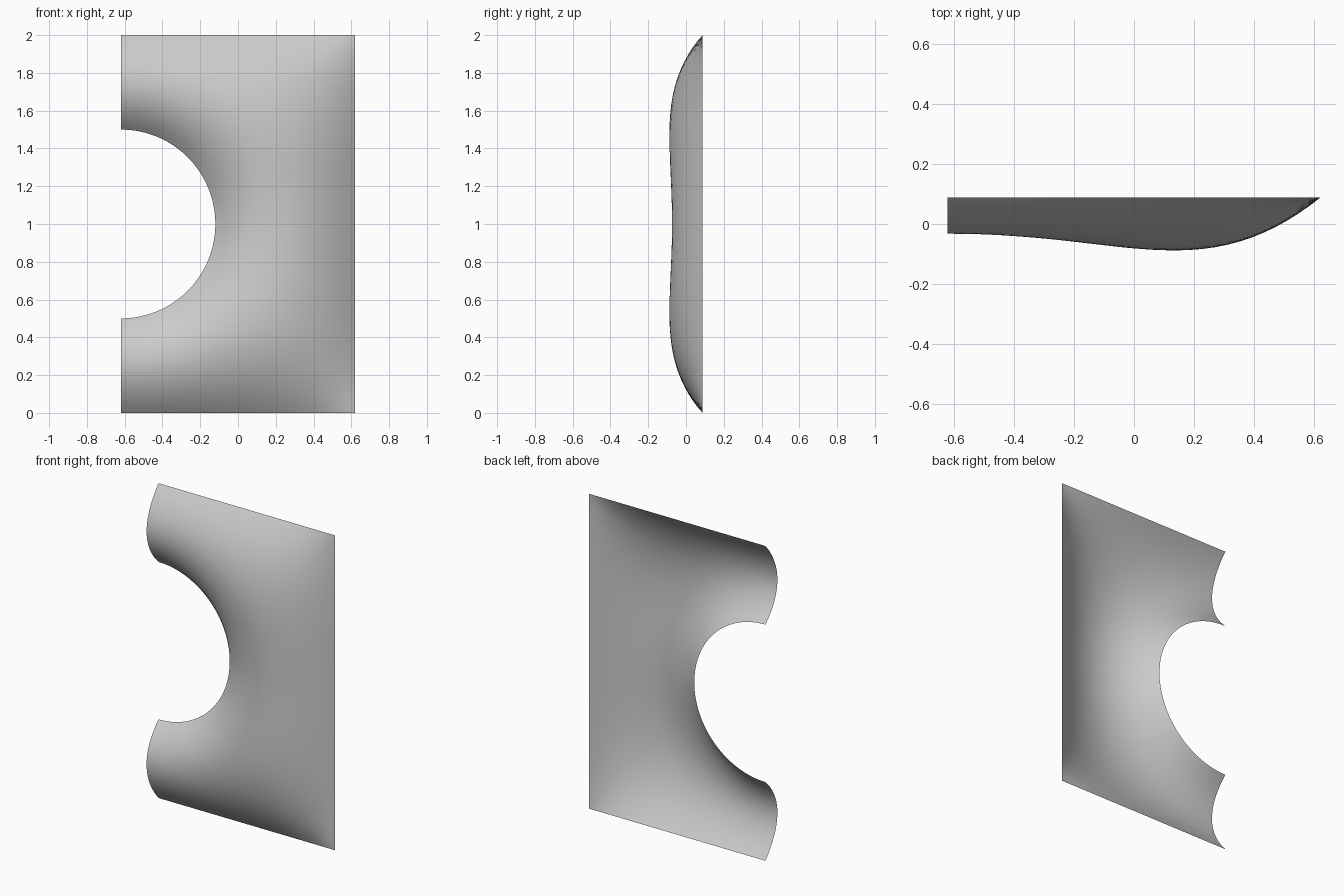
import bpy, bmesh, math
from mathutils import Vector

cube = bpy.data.objects.get("Cube")
if cube:
    bpy.data.objects.remove(cube, do_unlink=True)

# Panel outline: half of a rectangle with a round opening on its cut side
HALF_W, HEIGHT, HOLE = 0.62, 2.0, 0.5
DEPTH, END_RATIO = 0.176, 0.74
SIDE, EDGE, ROWS = 24, 36, 20
centre = Vector((-HALF_W, HEIGHT / 2))


def side_points(start, end, count):
    return [Vector(start).lerp(Vector(end), k / count) for k in range(count)]


outer = side_points((-HALF_W, 0), (HALF_W, 0), SIDE)
outer += side_points((HALF_W, 0), (HALF_W, HEIGHT), EDGE)
outer += side_points((HALF_W, HEIGHT), (-HALF_W, HEIGHT), SIDE)
outer.append(Vector((-HALF_W, HEIGHT)))

# Flat grid running from the opening out to the rectangle
stride = ROWS + 1
flat = []
for rim in outer:
    inner = centre + (rim - centre).normalized() * HOLE
    flat += [inner.lerp(rim, j / ROWS) for j in range(stride)]

quads = []
for i in range(len(outer) - 1):
    for j in range(ROWS):
        a = i * stride + j
        quads.append((a, a + 1, a + stride + 1, a + stride))

# Membrane stiffness and area shares of the grid
links = [{} for _ in flat]
areas = [0.0] * len(flat)
for a, b, c, d in quads:
    for tri in ((a, b, c), (a, c, d)):
        for k in range(3):
            p, q, r = tri[k], tri[(k + 1) % 3], tri[(k + 2) % 3]
            u, v = flat[q] - flat[p], flat[r] - flat[p]
            cross = abs(u.x * v.y - u.y * v.x)
            weight = 0.5 * u.dot(v) / cross
            links[q][r] = links[q].get(r, 0) + weight
            links[r][q] = links[r].get(q, 0) + weight
            areas[p] += cross / 6


def inflate(pressure):
    """Height of a membrane pinned at the opening and the outer edges."""
    height = [0.0] * len(flat)
    free = []
    for n in range(len(flat)):
        column, row = divmod(n, stride)
        if 0 < row < ROWS:
            near = list(links[n].items())
            free.append((n, near, sum(w for _, w in near), pressure(flat[n]) * areas[n]))
    for _ in range(220):
        for n, near, total, load in free:
            target = (load + sum(w * height[m] for m, w in near)) / total
            height[n] += 1.8 * (target - height[n])
    return height


def column_peak(height, column):
    return max(height[column * stride:(column + 1) * stride])


# Even pressure plus extra fullness towards the narrow ends
even = inflate(lambda p: 1.0)
ends = inflate(lambda p: math.exp(-((p.x + HALF_W) / 0.5) ** 2))
middle = len(outer) // 2
extra = (END_RATIO * column_peak(even, middle) - column_peak(even, 0)) / (
    column_peak(ends, 0) - END_RATIO * column_peak(ends, middle))
bulge = [e + extra * f for e, f in zip(even, ends)]
scale = DEPTH / max(bulge)

# Curved panel
bm = bmesh.new()
verts = [bm.verts.new((p.x, DEPTH / 2 - h * scale, p.y)) for p, h in zip(flat, bulge)]
for quad in quads:
    bm.faces.new([verts[n] for n in quad]).smooth = True
mesh = bpy.data.meshes.new("curved_panel")
bm.to_mesh(mesh)
bm.free()
panel = bpy.data.objects.new("curved_panel", mesh)
bpy.context.collection.objects.link(panel)
